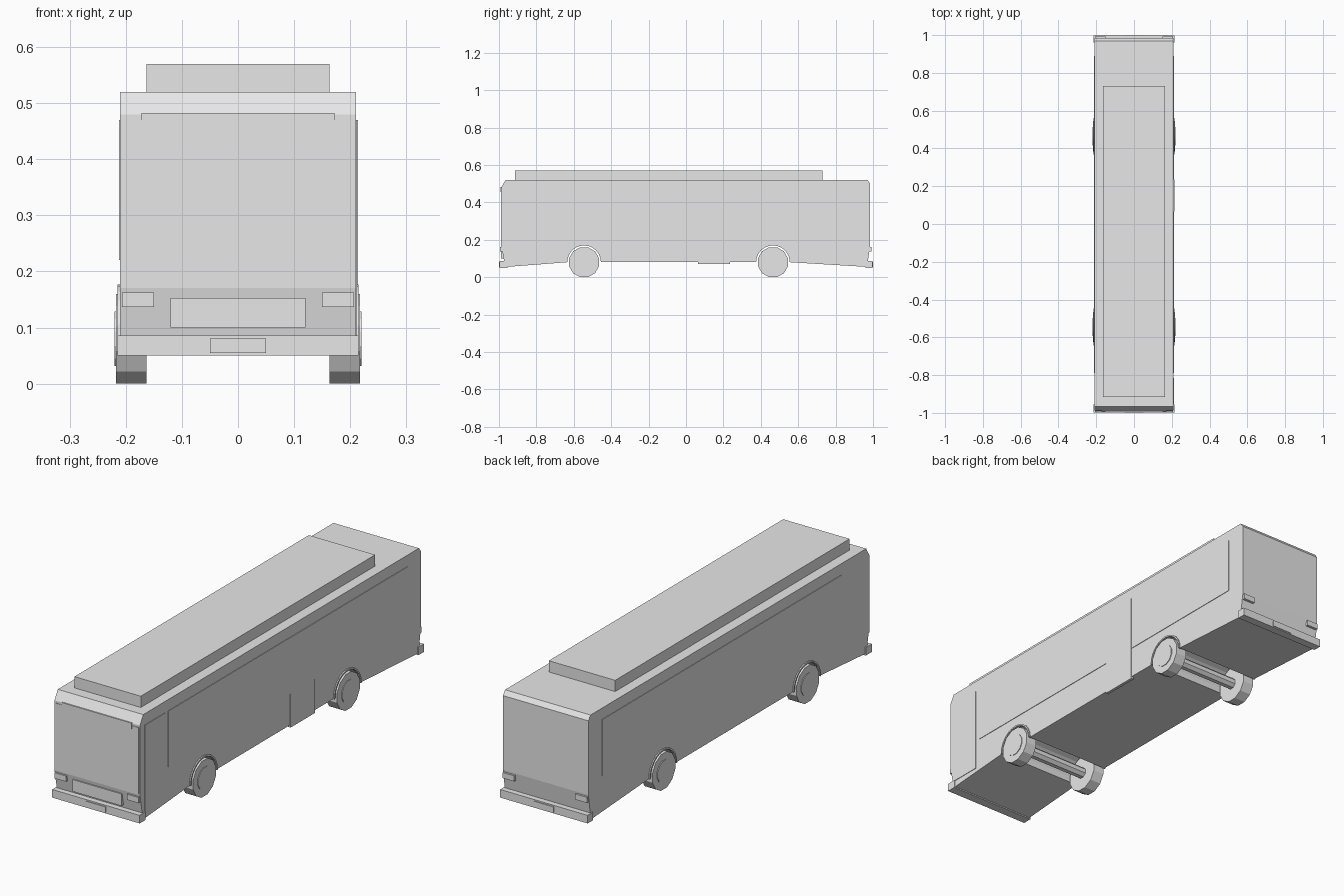
import bpy
import bmesh
from math import pi, cos, sin

cube = bpy.data.objects.get("Cube")
if cube:
    bpy.data.objects.remove(cube, do_unlink=True)

grey = bpy.data.materials.new("light_grey")
grey.use_nodes = True
grey.diffuse_color = (0.8, 0.8, 0.8, 1)
grey.node_tree.nodes["Principled BSDF"].inputs["Base Color"].default_value = grey.diffuse_color

HALF = 0.21            # half width of the body
AXLES = {"front": -0.545, "rear": 0.465}
AXLE_Z = 0.08


def prism(name, points, x0, x1):
    """Extrude a (y, z) outline from x0 to x1."""
    bm = bmesh.new()
    face = bm.faces.new([bm.verts.new((x0, y, z)) for y, z in points])
    new = bmesh.ops.extrude_face_region(bm, geom=[face])["geom"]
    moved = [v for v in new if isinstance(v, bmesh.types.BMVert)]
    bmesh.ops.translate(bm, verts=moved, vec=(x1 - x0, 0, 0))
    bmesh.ops.recalc_face_normals(bm, faces=bm.faces)
    mesh = bpy.data.meshes.new(name)
    bm.to_mesh(mesh)
    bm.free()
    mesh.materials.append(grey)
    obj = bpy.data.objects.new(name, mesh)
    bpy.context.collection.objects.link(obj)
    return obj


def box(name, x0, x1, y0, y1, z0, z1):
    return prism(name, [(y0, z0), (y1, z0), (y1, z1), (y0, z1)], x0, x1)


def arc(y, r, start, end, steps):
    angles = [start + (end - start) * i / steps for i in range(steps + 1)]
    return [(y + r * cos(a), AXLE_Z + r * sin(a)) for a in angles]


def disc(name, y, r, x0, x1, sides):
    ring = arc(y, r, pi / sides, 2 * pi + pi / sides, sides)[:-1]
    return prism(name, ring, x0, x1)


# Body shell with wheel arches in its lower edge
outline = [(-0.965, 0.52), (-0.988, 0.48), (-0.988, 0.17), (-0.972, 0.085), (-0.96, 0.055)]
for y in AXLES.values():
    outline += arc(y, 0.093, pi, 0, 12)
outline += [(0.97, 0.055), (0.972, 0.085), (0.985, 0.17), (0.985, 0.5), (0.97, 0.52)]
prism("body", outline, -HALF, HALF)

# Roof equipment and bumpers
box("roof_unit", -0.163, 0.163, -0.915, 0.73, 0.515, 0.57)
box("front_bumper", -0.215, 0.215, -0.997, -0.955, 0.05, 0.086)
box("rear_bumper", -0.215, 0.215, 0.96, 0.997, 0.05, 0.086)
box("front_number_plate", -0.05, 0.05, -1, -0.99, 0.055, 0.08)
box("rear_number_plate", -0.05, 0.05, 0.99, 1, 0.055, 0.08)

# Front and rear details
box("destination_sign", -0.172, 0.172, -0.992, -0.98, 0.455, 0.482)
box("windscreen", -0.205, 0.205, -0.99, -0.98, 0.175, 0.47)
box("front_grille", -0.12, 0.12, -0.99, -0.965, 0.1, 0.153)
for side, s in (("left", 1), ("right", -1)):
    a, b = sorted((s * 0.15, s * 0.207))
    box(side + "_headlight", a, b, -0.994, -0.97, 0.137, 0.162)
    box(side + "_tail_light", a, b, 0.965, 0.992, 0.137, 0.162)
    # Side glazing
    a, b = sorted((s * 0.2, s * 0.2125))
    box(side + "_windows", a, b, -0.79, 0.89, 0.22, 0.47)

# Doors on the left side
box("front_door", 0.2, 0.2125, -0.955, -0.815, 0.085, 0.47)
box("middle_door", 0.2, 0.2135, 0.065, 0.235, 0.07, 0.47)

# Wheels, arch trims and axles
for end, y in AXLES.items():
    disc(end + "_axle", y, 0.025, -0.18, 0.18, 8)
    for side, s in (("left", 1), ("right", -1)):
        name = end + "_" + side
        disc(name + "_wheel", y, 0.0828, s * 0.163, s * 0.217, 12)
        disc(name + "_hub", y, 0.05, s * 0.21, s * 0.22, 12)
        trim = arc(y, 0.097, 0, pi, 12) + arc(y, 0.09, pi, 0, 12)
        prism(name + "_arch_trim", trim, s * 0.2, s * 0.215)
